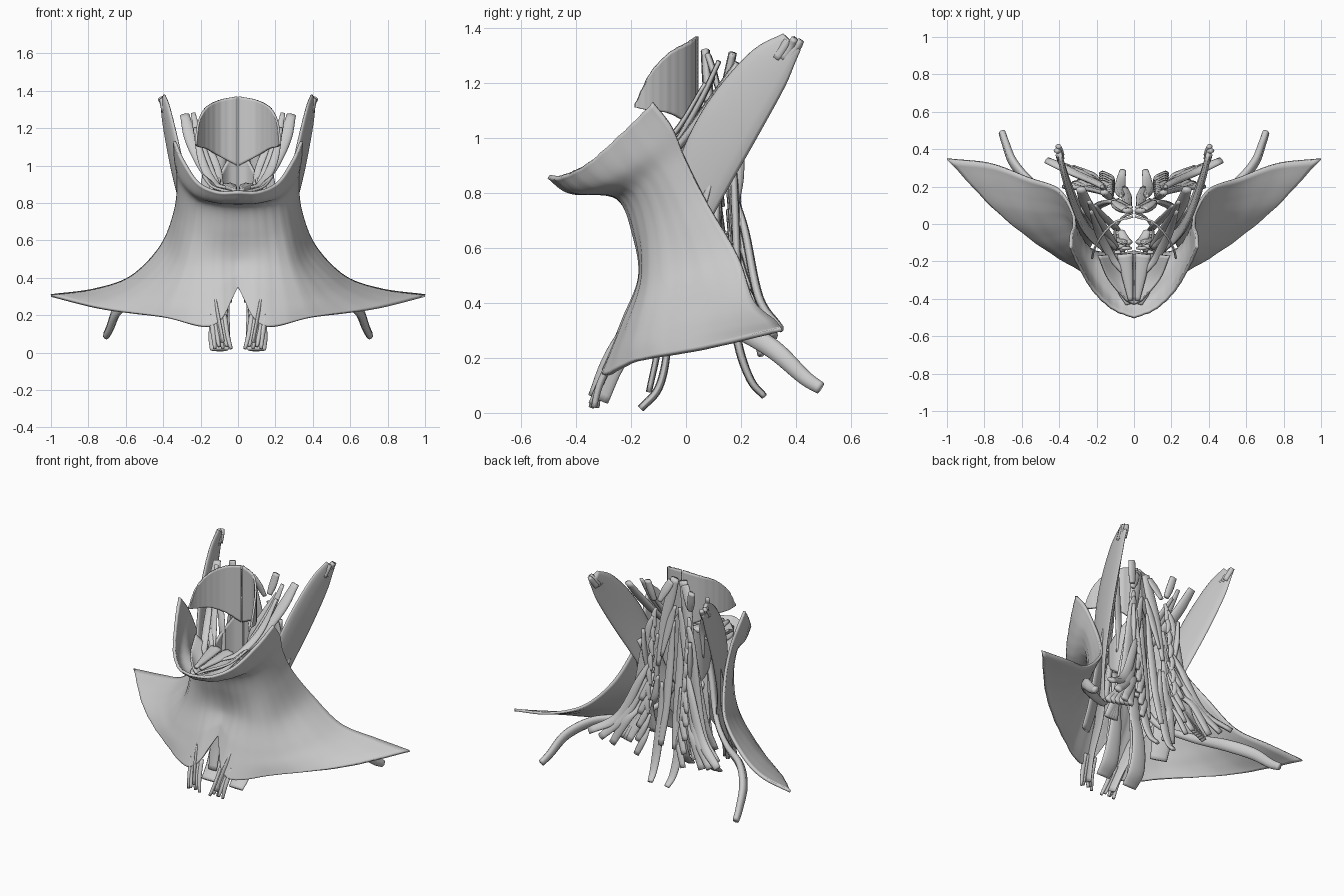
import bpy, bmesh, math
from mathutils import Vector as V


def spline(pts, n):
    """Evenly sampled smooth curve through pts (n steps per span)."""
    p = [V(q) for q in pts]
    p = [2 * p[0] - p[1]] + p + [2 * p[-1] - p[-2]]
    out = []
    for i in range(1, len(p) - 2):
        a, b, c, d = p[i - 1:i + 3]
        for k in range(n):
            t = k / n
            out.append(0.5 * (2 * b + (c - a) * t + (2 * a - 5 * b + 4 * c - d) * t * t
                              + (3 * b - a - 3 * c + d) * t ** 3))
    return out + [p[-2].copy()]


def finish(name, bm, thick=0):
    bmesh.ops.recalc_face_normals(bm, faces=bm.faces)
    me = bpy.data.meshes.new(name)
    bm.to_mesh(me)
    bm.free()
    for f in me.polygons:
        f.use_smooth = True
    ob = bpy.data.objects.new(name, me)
    bpy.context.collection.objects.link(ob)
    m = ob.modifiers.new("mirror", 'MIRROR')
    m.merge_threshold = 0.002
    if thick:
        s = ob.modifiers.new("thickness", 'SOLIDIFY')
        s.thickness = thick
        s.offset = 0
    return ob


def sheet(name, rows, n=8, thick=0.014, ripple=0.0):
    """Thin curved muscle sheet through rows of control points, mirrored."""
    across = [spline(r, n) for r in rows]
    cols = [spline(c, n) for c in zip(*across)]
    bm = bmesh.new()
    grid = []
    for i, col in enumerate(cols):
        off = ripple * math.sin(i * 1.9) * min(1, i / 4)
        grid.append([bm.verts.new(p + V((0, off, 0))) for p in col])
    for a, b in zip(grid, grid[1:]):
        for j in range(len(a) - 1):
            bm.faces.new((a[j], a[j + 1], b[j + 1], b[j]))
    return finish(name, bm, thick)


def strap(name, pts, widths, thick, wide=(1, 0, 0), n=6, sides=14):
    """Flattened, lightly fluted muscle belly swept along a path, mirrored."""
    path = spline(pts, n)
    spans = len(pts) - 1
    wl = [(w, 0, 0) for w in widths]
    fine = [v.x for v in spline(wl, spans * n)]
    ws = [fine[i * (len(widths) - 1)] for i in range(len(path))]
    wmax = max(widths)
    bm = bmesh.new()
    rings = []
    for i, p in enumerate(path):
        t = (path[min(i + 1, len(path) - 1)] - path[max(i - 1, 0)]).normalized()
        w = V(wide)
        w = (w - t * w.dot(t)).normalized()
        h = t.cross(w)
        th = thick * (0.45 + 0.55 * ws[i] / wmax)
        ring = []
        for k in range(sides):
            a = 2 * math.pi * k / sides
            f = 1 + 0.1 * math.cos(k * math.pi)
            ring.append(bm.verts.new(p + w * (math.cos(a) * ws[i] / 2)
                                     + h * (math.sin(a) * th / 2 * f)))
        rings.append(ring)
    for a, b in zip(rings, rings[1:]):
        for k in range(sides):
            bm.faces.new((a[k], a[(k + 1) % sides], b[(k + 1) % sides], b[k]))
    bm.faces.new(rings[0])
    bm.faces.new(rings[-1])
    return finish(name, bm)


# Broad superficial neck sheet, jaw rim down to chest and shoulder tips
sheet("neck_sheet", [
    [(0, -.50, .86), (.11, -.455, .86), (.215, -.355, .91), (.295, -.22, 1.03), (.34, -.12, 1.13)],
    [(0, -.42, .805), (.11, -.385, .81), (.22, -.29, .85), (.30, -.16, .94), (.335, -.05, 1.04)],
    [(0, -.25, .785), (.11, -.24, .79), (.22, -.18, .81), (.295, -.09, .87), (.32, .0, .92)],
    [(0, -.18, .64), (.12, -.18, .64), (.24, -.13, .66), (.31, -.02, .70), (.335, .08, .76)],
    [(0, -.15, .50), (.13, -.165, .49), (.28, -.125, .48), (.365, .03, .51), (.41, .19, .57)],
    [(0, -.18, .41), (.13, -.225, .33), (.34, -.16, .32), (.50, .03, .36), (.57, .25, .405)],
    [(0, -.19, .38), (.13, -.265, .23), (.37, -.178, .245), (.61, .04, .285), (.77, .325, .335)],
    [(0, -.20, .35), (.13, -.30, .145), (.40, -.178, .19), (.72, .06, .235), (1, .35, .305)],
], n=8, thick=0.016, ripple=0.002)

# Throat wall: upper arch and lower tube
arch = [(.005, .04), (.10, .01), (.17, -.06), (.21, -.13), (.225, -.185)]
top_z = [1.37, 1.35, 1.31, 1.235, 1.125]
low_z = [1.00, 1.05, 1.09, 1.10, 1.112]
sheet("upper_throat_wall", [[(x, y, a + (b - a) * f) for (x, y), a, b in zip(arch, top_z, low_z)]
                            for f in (0, .33, .67, 1)], thick=0.012, ripple=0.0015)
tube = [(.006, .06), (.06, .035), (.10, -.03), (.095, -.11)]
sheet("lower_throat_wall", [[(x, y, z) for (x, y), z in zip(tube, zs)] for zs in
                            ([1.10, 1.02, .93, .88], [.88, .85, .82, .8], [.62, .62, .66, .72])])

# Floor of the mouth
sheet("mouth_floor", [
    [(.003, -.43, .84), (.02, -.42, .85), (.04, -.41, .86)],
    [(.003, -.30, .83), (.08, -.30, .85), (.14, -.29, .89)],
    [(.003, -.16, .84), (.10, -.16, .88), (.19, -.17, .95)]])
strap("chin_belly", [(.03, -.43, .83), (.06, -.32, .815), (.09, -.14, .85)], [.03, .08, .03], .03)
strap("chin_root_muscle", [(.018, -.41, .87), (.035, -.28, .88), (.05, -.16, .89)], [.025, .06, .085], .035)

# Large side neck strap with two lower heads and frayed ends
side_dir = (.22, 1, -.5)
strap("side_neck_strap", [(.40, .385, 1.35), (.38, .295, 1.25), (.34, .165, 1.06), (.295, .06, .86),
                          (.24, -.03, .63), (.16, -.12, .40), (.115, -.255, .20), (.085, -.32, .05)],
      [.09, .18, .225, .21, .15, .11, .09, .08], .036, wide=side_dir)
strap("side_neck_lower_head", [(.28, .08, .86), (.27, .0, .6), (.27, -.06, .38), (.28, -.11, .24)],
      [.08, .12, .12, .10], .03, wide=(1, .6, 0))
for i in range(5):
    dx = (i - 2) * .018
    strap(f"lower_tendon_strand_{i}", [(.11 + dx, -.27, .2), (.095 + dx, -.315, .1),
          (.08 + dx * 1.2, -.345 + .01 * (i % 3), .02 + .012 * (i % 2))], [.03, .028, .018], .024, n=4, sides=8)
for i in range(3):
    strap(f"upper_tendon_strand_{i}", [(.39, .33 + .02 * i, 1.29), (.40, .36 + .022 * i, 1.335),
          (.405 + .012 * (i % 2), .37 + .024 * i, 1.357 + .005 * (i % 2))], [.04, .035, .026], .035,
          wide=(0, 1, 0), n=4, sides=8)

# Straps running from skull base to the throat bone
strap("rear_jaw_belly", [(.285, .19, 1.27), (.25, .10, 1.14), (.18, -.02, .98), (.10, -.13, .87)],
      [.05, .07, .055, .025], .035)
strap("slim_throat_strap", [(.24, .12, 1.28), (.205, .05, 1.13), (.14, -.05, .96), (.09, -.12, .87)],
      [.025, .045, .04, .02], .022)
strap("deep_throat_strap", [(.21, .10, 1.22), (.16, .04, 1.1), (.11, -.01, .97), (.09, -.03, .8)],
      [.02, .04, .045, .04], .02)
strap("tongue_strap", [(.23, .07, 1.2), (.19, -.04, 1.02), (.13, -.16, .91), (.06, -.26, .88)],
      [.02, .045, .045, .02], .02)

# Front throat straps
strap("long_front_strap", [(.04, -.13, .85), (.055, -.12, .62), (.08, -.07, .38), (.095, -.07, .22),
                           (.10, -.10, .09), (.10, -.165, .015)], [.06, .07, .08, .10, .115, .10], .028)
strap("short_front_strap", [(.06, -.10, .70), (.07, -.08, .48), (.09, -.10, .25), (.09, -.135, .075)],
      [.05, .08, .075, .06], .024)
strap("upper_front_strap", [(.07, -.12, .85), (.075, -.12, .77), (.065, -.11, .68)], [.05, .06, .05], .025)
strap("voice_box_muscle", [(.02, -.10, .64), (.05, -.08, .60), (.07, -.04, .57)], [.03, .05, .04], .03)

# Long strap crossing to the shoulder blade
strap("shoulder_strap", [(.06, -.13, .84), (.12, -.10, .62), (.20, -.03, .42), (.36, .09, .335),
                         (.53, .20, .30), (.64, .32, .23), (.685, .43, .13), (.705, .49, .09)],
      [.04, .05, .035, .05, .07, .07, .055, .045], .045, wide=(0, .6, 1))

# Deep muscles in front of the spine
strap("long_head_muscle", [(.03, .07, 1.32), (.06, .08, 1.18), (.095, .10, 1.0), (.11, .13, .75)],
      [.055, .07, .055, .025], .035)
strap("skull_base_muscle", [(.05, .08, 1.30), (.08, .10, 1.24), (.11, .12, 1.17)], [.05, .055, .03], .025)
strap("side_skull_muscle", [(.16, .17, 1.31), (.145, .155, 1.24), (.13, .14, 1.18)], [.045, .05, .035], .03)
strap("long_neck_upper", [(.015, .09, 1.15), (.05, .10, 1.02), (.085, .13, .82)], [.02, .05, .02], .025)
strap("long_neck_middle", [(.025, .09, 1.05), (.035, .11, .8), (.04, .15, .5), (.05, .19, .27)],
      [.02, .05, .055, .035], .03)
strap("long_neck_lower", [(.07, .15, .66), (.07, .16, .46), (.075, .19, .25), (.07, .235, .12), (.06, .285, .06)],
      [.02, .05, .06, .05, .035], .03)

# Fanned rib-to-spine muscles: front, middle and rear groups
for i in range(4):
    z = .95 - .09 * i
    strap(f"front_rib_muscle_{i}", [(.12, .12, z), (.145, .115, z - .14), (.20, .09, .45),
          (.25 - .02 * i, .05, .27)], [.02, .05, .055, .04], .03)
for i in range(6):
    z = 1.08 - .085 * i
    strap(f"middle_rib_muscle_{i}", [(.13, .155, z), (.165, .17, z - .13), (.25 - .014 * i, .19, .44),
          (.37 - .026 * i, .20 + .01 * i, .27)], [.02, .05, .06, .042], .03)
for i in range(3):
    z = .78 - .08 * i
    strap(f"rear_rib_muscle_{i}", [(.14, .18, z), (.19, .215, z - .12), (.30 - .03 * i, .265, .42),
          (.465 - .07 * i, .34 - .02 * i, .31 - .03 * i)], [.02, .05, .06, .045], .032)
strap("blade_lifting_strip", [(.17, .20, 1.0), (.165, .19, .85), (.15, .165, .70)], [.02, .04, .025], .03, wide=(0, 1, 0))

# Short links between neighbouring vertebrae
for i in range(7):
    z = 1.13 - .09 * i
    y = .14 + .012 * i
    strap(f"vertebra_link_{i}", [(.12, y, z), (.13, y + .01, z - .06), (.115, y + .015, z - .12)],
          [.02, .04, .02], .025, n=4, sides=8)
for i in range(5):
    z = .72 - .085 * i
    strap(f"rib_lifter_{i}", [(.11, .175 + .012 * i, z), (.13, .20 + .013 * i, z - .07),
          (.17, .225 + .012 * i, z - .17)], [.018, .045, .04], .025, n=4, sides=8)
